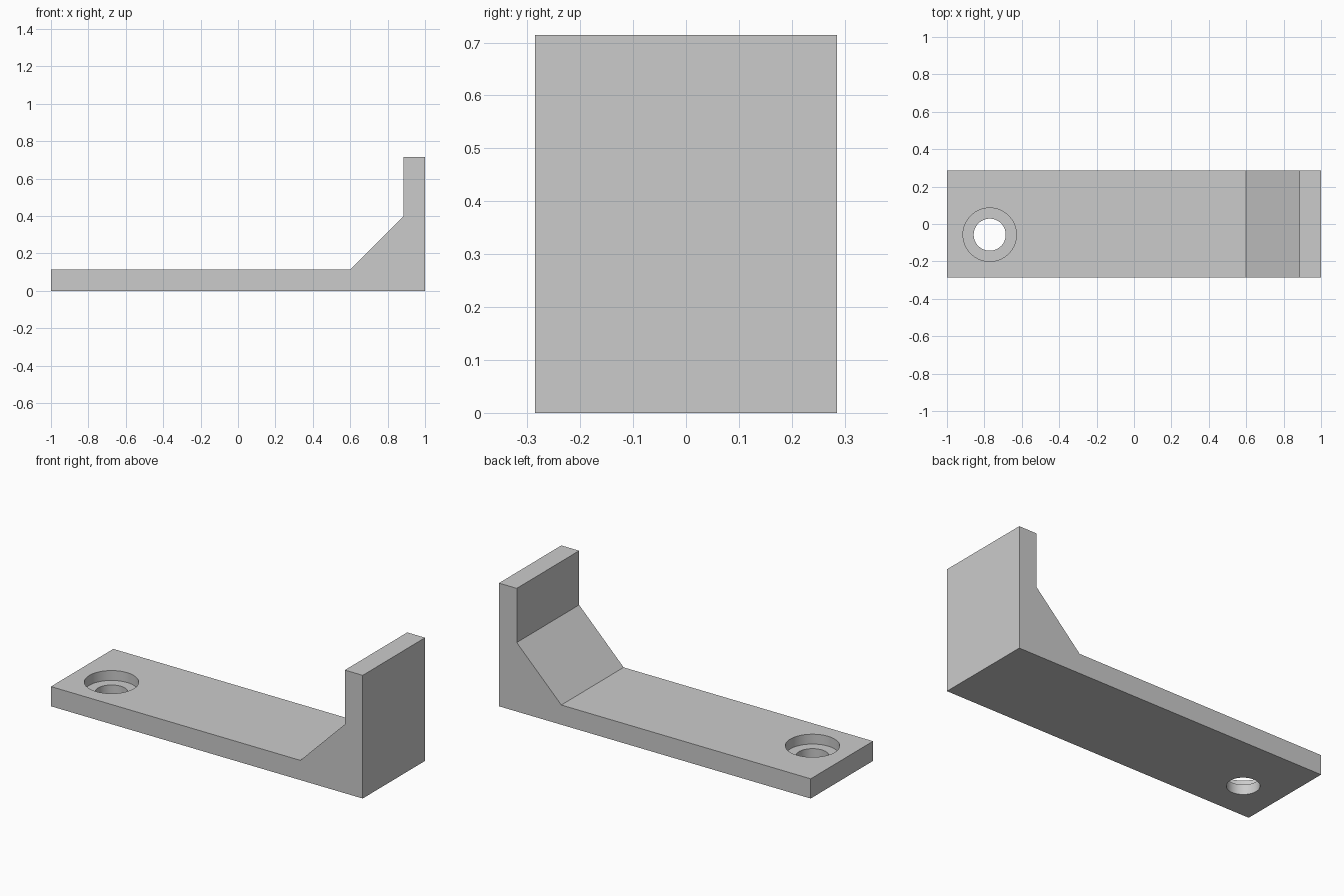
import bpy
import bmesh
from mathutils import Vector

if "Cube" in bpy.data.objects:
    bpy.data.objects.remove(bpy.data.objects["Cube"], do_unlink=True)

UNIT = 2 / 35                      # design module: the bracket is 35 modules long
HALF_WIDTH = 5 * UNIT
THICKNESS = 2 * UNIT
HOLE = Vector((-13.5 * UNIT, -UNIT, 0))

# Single grey material
grey = bpy.data.materials.new("plain_grey")
grey.use_nodes = True
grey.diffuse_color = (0.6, 0.6, 0.6, 1)
grey.node_tree.nodes["Principled BSDF"].inputs["Base Color"].default_value = grey.diffuse_color

# Bracket body: side profile with a sloped gusset, extruded across the width
profile = [(-17.5, 0), (17.5, 0), (17.5, 12.5), (15.5, 12.5),
           (15.5, 7), (10.5, 2), (-17.5, 2)]
bm = bmesh.new()
face = bm.faces.new([bm.verts.new((x * UNIT, -HALF_WIDTH, z * UNIT)) for x, z in profile])
extruded = bmesh.ops.extrude_face_region(bm, geom=[face])
moved = [v for v in extruded["geom"] if isinstance(v, bmesh.types.BMVert)]
bmesh.ops.translate(bm, verts=moved, vec=(0, 2 * HALF_WIDTH, 0))
bmesh.ops.recalc_face_normals(bm, faces=bm.faces)
mesh = bpy.data.meshes.new("angle_bracket")
bm.to_mesh(mesh)
bm.free()
mesh.materials.append(grey)
bracket = bpy.data.objects.new("angle_bracket", mesh)
bpy.context.collection.objects.link(bracket)


def bore(name, radius, bottom, top):
    """Cut a vertical round hole in the base plate."""
    bpy.ops.mesh.primitive_cylinder_add(
        vertices=64, radius=radius, depth=top - bottom,
        location=HOLE + Vector((0, 0, (top + bottom) / 2)))
    cutter = bpy.context.object
    cutter.name = name
    cutter.hide_render = True
    cutter.data.materials.append(grey)
    cut = bracket.modifiers.new(name, "BOOLEAN")
    cut.operation = "DIFFERENCE"
    cut.solver = "EXACT"
    cut.object = cutter
    bpy.context.view_layer.objects.active = bracket
    bpy.ops.object.modifier_apply(modifier=cut.name)
    bpy.data.objects.remove(cutter, do_unlink=True)


# Counterbored screw hole
bore("screw_hole_cutter", 1.5 * UNIT, -THICKNESS, 2 * THICKNESS)
bore("counterbore_cutter", 2.5 * UNIT, THICKNESS / 2, 2 * THICKNESS)

# Smooth hole walls, sharp edges elsewhere
bpy.ops.object.select_all(action="DESELECT")
bracket.select_set(True)
bpy.context.view_layer.objects.active = bracket
bpy.ops.object.shade_smooth_by_angle()
